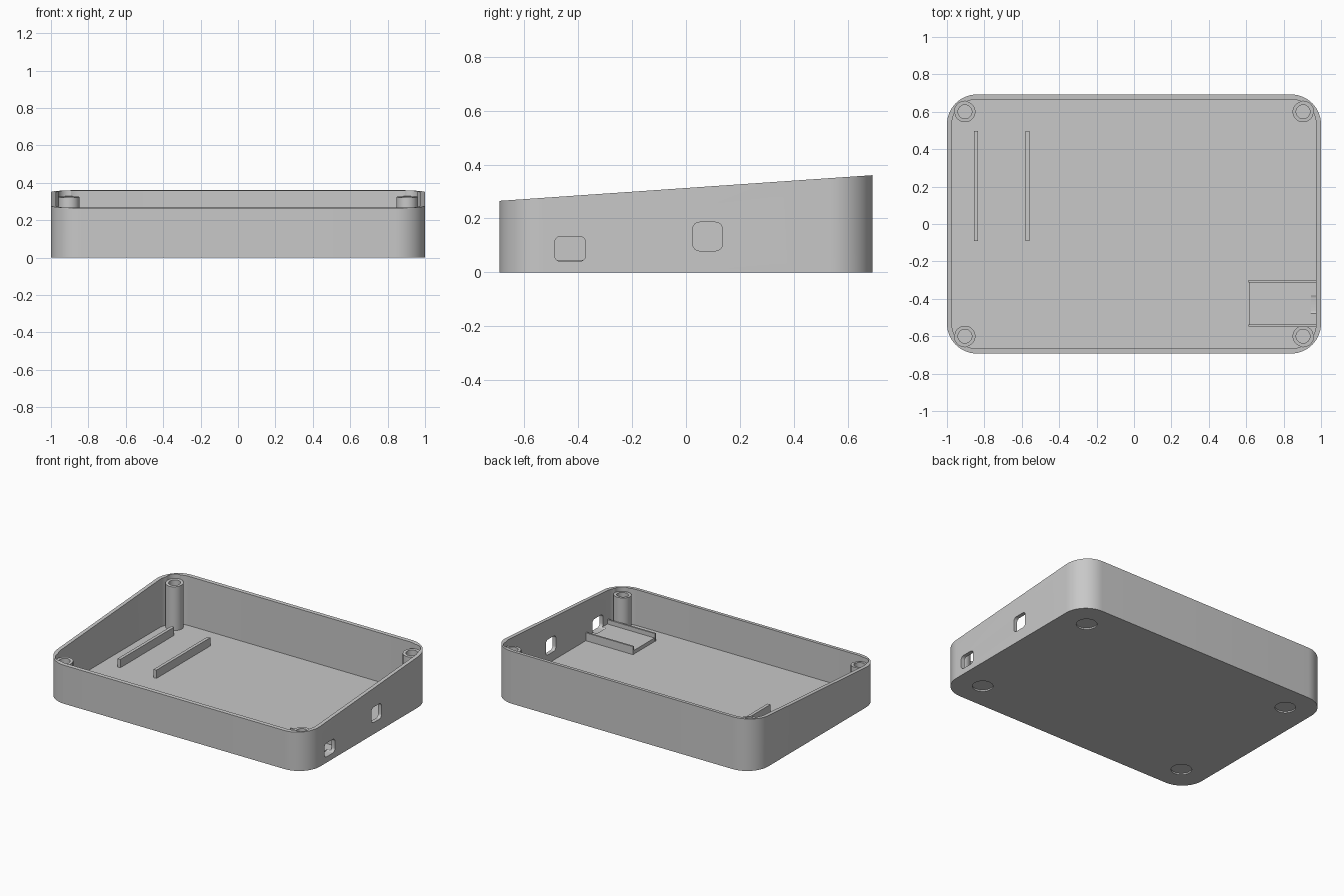
import bpy, bmesh, math
from mathutils import Matrix

cube = bpy.data.objects.get("Cube")
if cube:
    bpy.data.objects.remove(cube, do_unlink=True)

GREY = (0.58, 0.58, 0.58, 1)
mat = bpy.data.materials.new("plain grey")
mat.use_nodes = True
mat.diffuse_color = GREY
mat.node_tree.nodes["Principled BSDF"].inputs["Base Color"].default_value = GREY

HX, HY, R, WALL, FLOOR = 1.0, 0.6925, 0.16, 0.026, 0.02


def rim(y, drop=0.0):
    """Height of the sloping top plane."""
    return 0.313 + 0.0688 * y - drop


def rounded(cx, cy, hx, hy, r, n=14):
    """Outline of a rounded rectangle."""
    pts = []
    for q, (sx, sy) in enumerate([(1, 1), (-1, 1), (-1, -1), (1, -1)]):
        for i in range(n + 1):
            a = (q + i / n) * math.pi / 2
            pts.append((cx + sx * (hx - r) + r * math.cos(a),
                        cy + sy * (hy - r) + r * math.sin(a)))
    return pts


def circle(cx, cy, r, n=40):
    return [(cx + r * math.cos(2 * math.pi * i / n),
             cy + r * math.sin(2 * math.pi * i / n)) for i in range(n)]


def prism(name, pts, bottom, top, matrix=None):
    """Extrude an outline between two heights, each a number or a function of y."""
    def level(f, y):
        return f(y) if callable(f) else f
    bm = bmesh.new()
    low = [bm.verts.new((x, y, level(bottom, y))) for x, y in pts]
    high = [bm.verts.new((x, y, level(top, y))) for x, y in pts]
    bm.faces.new(low[::-1])
    bm.faces.new(high)
    for i in range(len(pts)):
        j = (i + 1) % len(pts)
        bm.faces.new((low[i], low[j], high[j], high[i]))
    me = bpy.data.meshes.new(name)
    bm.to_mesh(me)
    bm.free()
    if matrix:
        me.transform(matrix)
    me.materials.append(mat)
    ob = bpy.data.objects.new(name, me)
    bpy.context.collection.objects.link(ob)
    return ob


def box(name, x0, x1, y0, y1, z0, z1):
    return prism(name, [(x0, y0), (x1, y0), (x1, y1), (x0, y1)], z0, z1)


def cut(target, cutters):
    """Subtract the cutters one by one and bake the result."""
    for c in cutters:
        mod = target.modifiers.new("cut", 'BOOLEAN')
        mod.operation, mod.solver, mod.object = 'DIFFERENCE', 'EXACT', c
        bpy.context.view_layer.objects.active = target
        bpy.ops.object.modifier_apply(modifier=mod.name)


# Cutters for the cavity and the two side ports
cavity = prism("cavity_cutter", rounded(0, 0, HX - WALL, HY - WALL, R - WALL), FLOOR, 0.6)
to_side = Matrix(((0, 0, 1, 0), (1, 0, 0, 0), (0, 1, 0, 0), (0, 0, 0, 1)))
ports = [prism("port_cutter", rounded(y, z, hy, hz, 0.025, 6), 0.947, 1.1, to_side)
         for y, z, hy, hz in [(-0.43, 0.087, 0.058, 0.047), (0.08, 0.133, 0.055, 0.053)]]

# Screw posts, with blind holes and clearance pockets in the corners
posts, pockets, holes, recesses = [], [], [], []
for sx, side in ((-1, "right"), (1, "left")):
    for sy, end in ((-1, "front"), (1, "back")):
        x, y = sx * 0.904, sy * 0.6
        post = prism(f"{end}_{side}_post", circle(x, y, 0.056), FLOOR - 0.005,
                     lambda v: rim(v, 0.03))
        hole = prism("hole_cutter", circle(x, y, 0.037), 0.08, 0.6)
        cut(post, [hole])
        posts.append(post)
        holes.append(hole)
        pockets.append(prism("pocket_cutter", circle(x, y, 0.0565),
                             lambda v: rim(v, 0.032), 0.6))
        # Shallow round foot recess underneath
        recesses.append(prism("foot_recess_cutter",
                              circle(sx * 0.81, sy * 0.505, 0.065), -0.1, 0.01))

# Open case with sloping rim
case = prism("case_shell", rounded(0, 0, HX, HY, R), 0, rim)
cut(case, [cavity] + ports + pockets + recesses)

# Tray beside the front port
tray = box("tray_base", 0.615, 0.98, -0.543, -0.303, FLOOR - 0.005, 0.045)
cut(tray, [ports[0]])
parts = [case, tray] + posts
for name, y in (("front", -0.548), ("back", -0.312)):
    parts.append(box(f"tray_{name}_rail", 0.613, 0.98, y, y + 0.012, FLOOR - 0.005, 0.075))

# Two long ribs on the floor
for name, x in (("outer", -0.845), ("inner", -0.57)):
    parts.append(box(f"{name}_floor_rib", x - 0.011, x + 0.011, -0.09, 0.497,
                     FLOOR - 0.005, 0.077))

for c in [cavity] + ports + pockets + holes + recesses:
    bpy.data.objects.remove(c, do_unlink=True)

# Smooth the rounded walls, keeping edges sharp
bpy.ops.object.select_all(action='DESELECT')
for ob in parts:
    ob.select_set(True)
bpy.context.view_layer.objects.active = case
bpy.ops.object.shade_smooth_by_angle(angle=math.radians(30))
